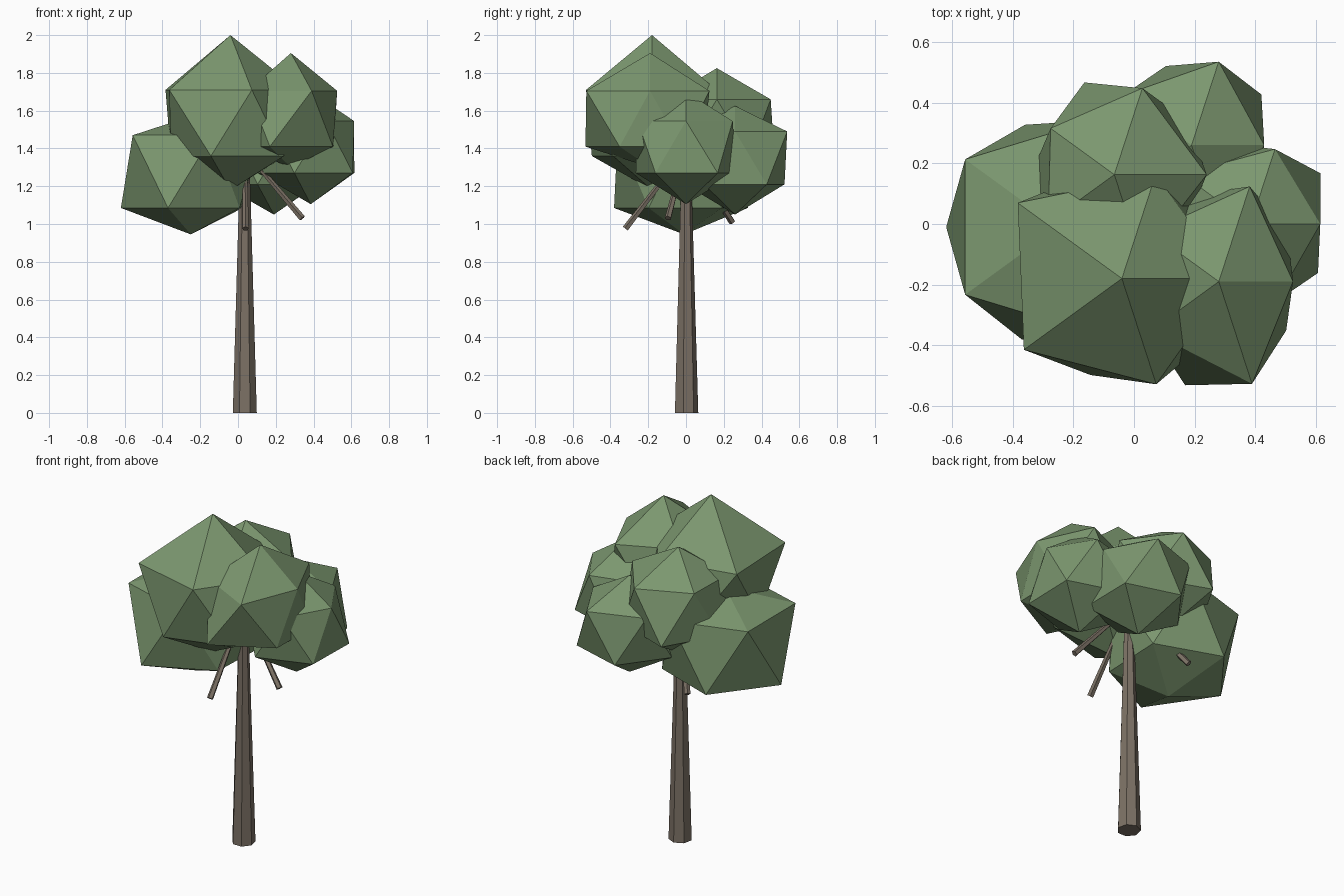
import bpy, bmesh, math
from mathutils import Vector

if "Cube" in bpy.data.objects:
    bpy.data.objects.remove(bpy.data.objects["Cube"])


def material(name, color):
    m = bpy.data.materials.new(name)
    m.diffuse_color = (*color, 1)
    m.use_nodes = True
    m.node_tree.nodes["Principled BSDF"].inputs["Base Color"].default_value = m.diffuse_color
    return m


LEAF = material("leaf_green", (0.20, 0.31, 0.16))
BARK = material("bark_brown", (0.20, 0.165, 0.13))


def finish(bm, name, mat):
    me = bpy.data.meshes.new(name)
    bm.to_mesh(me)
    bm.free()
    me.materials.append(mat)
    ob = bpy.data.objects.new(name, me)
    bpy.context.collection.objects.link(ob)
    return ob


def clump(name, centre, heights, upper, lower):
    """Irregular 20-sided ball: pole and ring heights, then the radius of each ring corner."""
    bottom, low, high, top = heights
    bm = bmesh.new()
    bmesh.ops.create_icosphere(bm, subdivisions=1, radius=1)
    for v in bm.verts:
        x, y, z = v.co
        if abs(z) > 0.9:
            r, h = 0, top if z > 0 else bottom
        else:
            turn = math.degrees(math.atan2(y, x)) % 360
            if z > 0:
                r, h = upper[round(turn / 72) % 5], high
            else:
                r, h = lower[round((turn - 36) / 72) % 5], low
        d = Vector((x, y)).normalized() * r if r else Vector((0, 0))
        v.co = (centre[0] + d.x, centre[1] + d.y, h)
    finish(bm, name, LEAF)


def tapered(name, start, end, r1, r2, sides):
    """Tapered stick between two points."""
    start, end = Vector(start), Vector(end)
    axis = end - start
    bm = bmesh.new()
    bmesh.ops.create_cone(bm, cap_ends=True, segments=sides, radius1=r1,
                          radius2=r2, depth=axis.length)
    ob = finish(bm, name, BARK)
    ob.location = (start + end) / 2
    if abs(axis.x) + abs(axis.y) > 1e-6:
        ob.rotation_euler = axis.to_track_quat('Z', 'Y').to_euler()


# Trunk
tapered("trunk", (0.036, 0, 0), (0.036, 0, 1.3), 0.065, 0.027, 7)

# Drooping branches
for i, tip in enumerate([(0.04, -0.32, 0.975), (0.34, -0.095, 1.03), (-0.18, 0.245, 1.01)]):
    tapered(f"branch_{i + 1}", tip, (0.036, 0, 1.39), 0.018, 0.011, 5)

# Foliage clumps
clump("foliage_front_top", (-0.04, -0.18), (1.18, 1.36, 1.71, 2.0),
      (0.36, 0.36, 0.425, 0.40, 0.367), (0.36, 0.36, 0.315, 0.335, 0.35))
clump("foliage_left", (-0.25, -0.01), (0.945, 1.085, 1.47, 1.57),
      (0.37, 0.37, 0.38, 0.38, 0.37), (0.34, 0.355, 0.37, 0.39, 0.32))
clump("foliage_front_right", (0.28, -0.19), (1.3, 1.41, 1.705, 1.905),
      (0.245, 0.33, 0.28, 0.28, 0.355), (0.28, 0.30, 0.28, 0.36, 0.275))
clump("foliage_back", (-0.065, 0.163), (1.2, 1.37, 1.66, 1.825),
      (0.305, 0.30, 0.26, 0.27, 0.29), (0.30, 0.32, 0.275, 0.29, 0.29))
clump("foliage_back_right", (0.19, 0.26), (1.05, 1.21, 1.49, 1.625),
      (0.24, 0.29, 0.28, 0.28, 0.28), (0.285, 0.275, 0.28, 0.28, 0.28))
clump("foliage_right", (0.385, 0.0), (1.105, 1.27, 1.545, 1.70),
      (0.23, 0.26, 0.28, 0.28, 0.27), (0.285, 0.28, 0.28, 0.28, 0.275))
